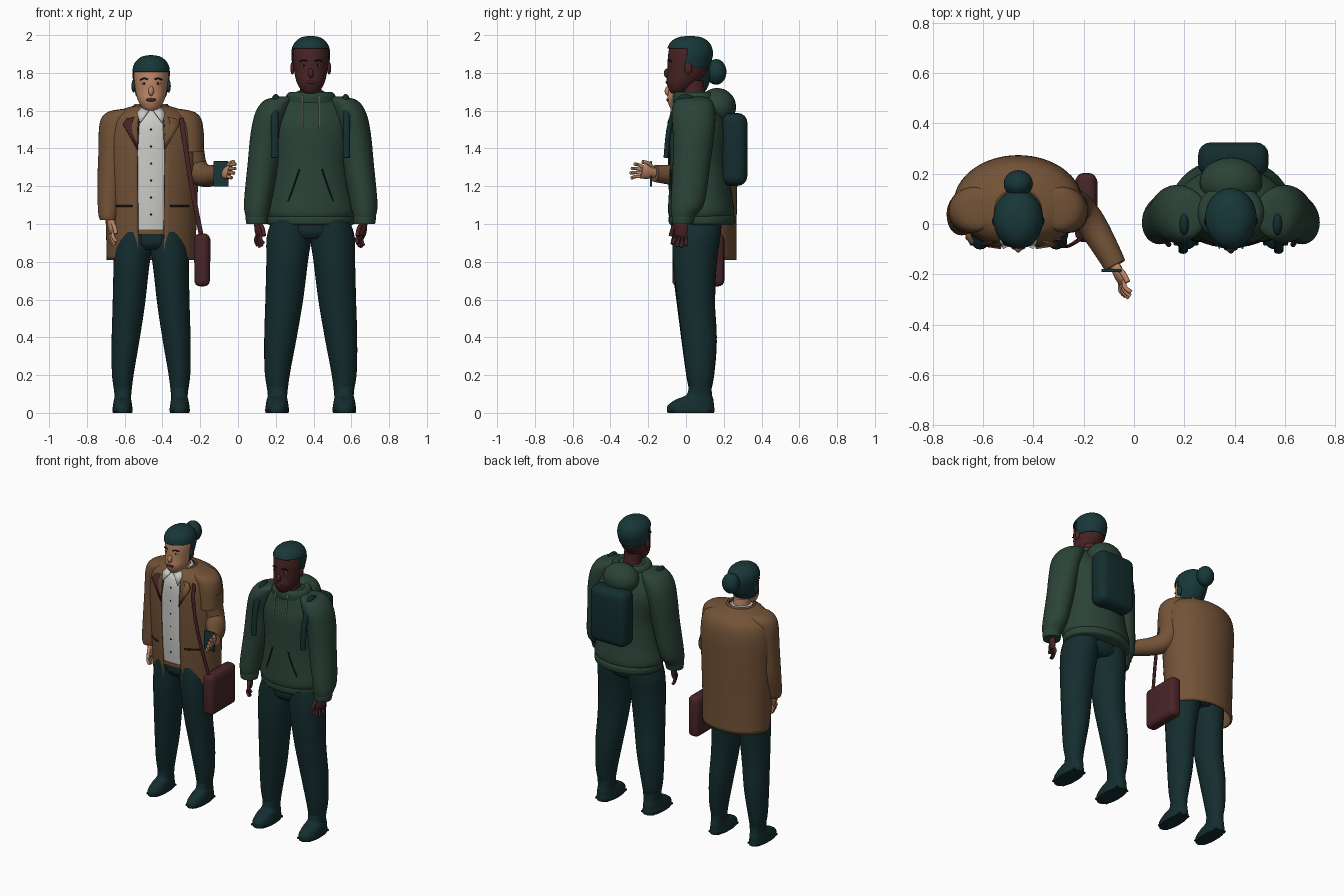
import bpy, bmesh, math
from mathutils import Vector

cube = bpy.data.objects.get("Cube")
if cube:
    bpy.data.objects.remove(cube, do_unlink=True)


def paint(name, *rgb):
    m = bpy.data.materials.new(name)
    m.use_nodes = True
    m.diffuse_color = (*rgb, 1)
    m.node_tree.nodes["Principled BSDF"].inputs["Base Color"].default_value = (*rgb, 1)
    return m


COAT = paint("coat brown", .17, .085, .038)
HOODIE = paint("hoodie green", .024, .056, .038)
PANTS = paint("trouser teal", .007, .026, .028)
HAIR = paint("hair teal", .009, .038, .04)
LIGHT = paint("light skin", .5, .24, .13)
DARK = paint("dark skin", .065, .017, .017)
MAROON = paint("maroon leather", .065, .018, .02)
WHITE = paint("shirt white", .6, .6, .58)
BLACK = paint("near black", .006, .01, .01)


def finish(name, bm, mat, sharp=50):
    bmesh.ops.recalc_face_normals(bm, faces=bm.faces)
    me = bpy.data.meshes.new(name)
    bm.to_mesh(me)
    bm.free()
    me.materials.append(mat)
    me.shade_smooth()
    me.set_sharp_from_angle(angle=math.radians(sharp))
    ob = bpy.data.objects.new(name, me)
    bpy.context.collection.objects.link(ob)
    return ob


def spline(keys, steps):
    # smooth interpolation through key rings
    out = []
    for i in range(len(keys) - 1):
        a, b, c, d = (keys[min(max(i + k, 0), len(keys) - 1)] for k in (-1, 0, 1, 2))
        for s in range(steps):
            t = s / steps
            out.append([q + t / 2 * (r - p + t * (2*p - 5*q + 4*r - w + t * (3*q - p - 3*r + w)))
                        for p, q, r, w in zip(a, b, c, d)])
    return out + [list(keys[-1])]


def loft(name, keys, mat, n=32, steps=5, p=2, tilt=False, caps=True, gap=0, thick=0, u=None, keep=None):
    # rings of (x, y, z, radius u, radius v), joined into a skin
    rings = spline(keys, steps)
    centres = [Vector(r[:3]) for r in rings]
    bm, loops = bmesh.new(), []
    u, v = u or Vector((1, 0, 0)), Vector((0, 1, 0))
    for k, (c, r) in enumerate(zip(centres, rings)):
        if tilt:
            t = (centres[min(k + 1, len(rings) - 1)] - centres[max(k - 1, 0)]).normalized()
            if abs(t.dot(u)) > .9:
                u = Vector((0, 1, 0))
            u = (u - t * u.dot(t)).normalized()
            v = t.cross(u)
        loop = []
        for i in range(n):
            a = 2 * math.pi * i / n - math.pi / 2
            x, y = (math.copysign(abs(f) ** (2 / p), f) for f in (math.cos(a), math.sin(a)))
            loop.append(bm.verts.new(c + u * x * max(r[3], .001) + v * y * max(r[4], .001)))
        loops.append(loop)
    for a, b in zip(loops, loops[1:]):
        for i in range(gap // 2, n - gap // 2):
            j = (i + 1) % n
            bm.faces.new((a[i], a[j], b[j], b[i]))
    if caps:
        bm.faces.new(loops[0])
        bm.faces.new(loops[-1])
    if keep:
        drop = [f for f in bm.faces if not keep(f.calc_center_median())]
        bmesh.ops.delete(bm, geom=drop, context='FACES')
    ob = finish(name, bm, mat)
    if thick:
        mod = ob.modifiers.new("thickness", 'SOLIDIFY')
        mod.thickness = thick
    return ob


def tube(name, pts, r, mat, flat=1, n=10):
    return loft(name, [(*p, r, r * flat) for p in pts], mat, n=n, steps=4, tilt=True)


def ball(name, loc, size, mat):
    bm = bmesh.new()
    bmesh.ops.create_uvsphere(bm, u_segments=24, v_segments=16, radius=1)
    for v in bm.verts:
        v.co = Vector(a * b for a, b in zip(v.co, size)) + Vector(loc)
    return finish(name, bm, mat)


def box(name, loc, size, mat, bevel):
    bm = bmesh.new()
    bmesh.ops.create_cube(bm, size=1)
    for v in bm.verts:
        v.co = Vector(a * b for a, b in zip(v.co, size)) + Vector(loc)
    bmesh.ops.bevel(bm, geom=bm.edges[:], offset=bevel, segments=4, profile=.5, affect='EDGES')
    return finish(name, bm, mat)


def plate(name, pts, mat):
    bm = bmesh.new()
    bm.faces.new([bm.verts.new(p) for p in pts])
    ob = finish(name, bm, mat)
    ob.modifiers.new("thickness", 'SOLIDIFY').thickness = .006


def hand(name, wrist, d, across, mat):
    w, d, a = Vector(wrist), Vector(d).normalized(), Vector(across).normalized()
    palm = [(0, .024, .02), (.03, .034, .02), (.06, .038, .018), (.085, .034, .012)]
    loft(name + "_palm", [(*(w + d * s), r, q) for s, r, q in palm], mat, n=16, tilt=True, u=a)
    curl = d.cross(a) * .012
    for i in range(4):
        s = w + d * .075 + a * (i - 1.5) * .018
        e = s + d * (.075 - .012 * abs(i - 1.4)) + a * (i - 1.5) * .008
        tube(f"{name}_finger_{i + 1}", [s, (s + e) / 2 + curl, e], .009, mat)
    tube(name + "_thumb", [w + d * .02 + a * .02, w + d * .05 + a * .048, w + d * .09 + a * .055], .011, mat)


def head(who, cx, chin, s, skin, front, back):
    shape = [(0, -.045, .028, .03), (.02, -.037, .052, .053), (.06, -.018, .074, .085),
             (.11, .004, .086, .102), (.16, .014, .093, .112), (.2, .02, .096, .115),
             (.24, .02, .09, .108), (.27, .02, .07, .087), (.29, .02, .04, .05), (.297, .02, 0, 0)]
    at = lambda x, y, z: (cx + x * s, y * s, chin + z * s)
    rings = [(*at(0, y, z), rx * s, ry * s) for z, y, rx, ry in shape]
    loft(who + "_head", rings, skin)
    grown = [(x, y, z + .009, rx + .007, ry + .008) for x, y, z, rx, ry in rings]
    loft(who + "_hair", grown, HAIR, n=48, steps=8, thick=.006,
         keep=lambda c: c.z > front or (c.y > .005 and c.z > back))
    ball(who + "_nose", at(0, -.098, .108), (.015, .019, .026), skin)
    ball(who + "_lips", at(0, -.099, .06), (.027, .009, .009), MAROON)
    for side, d in (("right", -1), ("left", 1)):
        ball(f"{who}_{side}_ear", at(d * .097, .012, .135), (.011, .02, .034), HAIR if who == "woman" else skin)
        ball(f"{who}_{side}_eye", at(d * .038, -.084, .15), (.015, .007, .006), WHITE if who == "woman" else LIGHT)
        ball(f"{who}_{side}_iris", at(d * .038, -.089, .15), (.006, .004, .006), BLACK)
        tube(f"{who}_{side}_brow", [at(d * .018, -.094, .172), at(d * .04, -.09, .178), at(d * .06, -.078, .17)],
             .004, BLACK)
    loft(who + "_neck", [(cx, .055, chin - .09, .068 * s, .07), (cx, .04, chin, .058 * s, .062),
                         (cx, .03, chin + .07, .058 * s, .062)], skin)


def lower_body(who, cx, sx, sz):
    leg = [(.105, .06, 1.02, .1, .13), (.115, .055, .93, .118, .127), (.125, .047, .8, .11, .117),
           (.14, .053, .6, .1, .1), (.16, .07, .4, .086, .093), (.176, .075, .22, .068, .075),
           (.176, .075, .12, .054, .058), (.176, .075, .07, .05, .055)]
    shoe = [(.178, .025, 0, .06, .123), (.178, .025, .015, .063, .126), (.178, .026, .04, .06, .122),
            (.178, .045, .07, .055, .1), (.177, .07, .095, .05, .068), (.176, .075, .14, .054, .06)]
    for side, d in (("right", -1), ("left", 1)):
        put = lambda rings: [(cx + d * x * sx, y, z * sz, rx * sx, ry) for x, y, z, rx, ry in rings]
        loft(f"{who}_{side}_trouser_leg", put(leg), PANTS)
        loft(f"{who}_{side}_shoe", put(shoe), PANTS, p=2.3)
        box(f"{who}_{side}_sole", (cx + d * .178 * sx, .025, .008), (.1 * sx, .22, .014), BLACK, .006)
    loft(who + "_trouser_hips", [(cx, .06, .92 * sz, .1, .1), (cx, .06, .96 * sz, .21 * sx, .125),
                                 (cx, .06, 1.06 * sz, .2 * sx, .12)], PANTS)


def flip(rings, cx):
    return [(2 * cx - r[0], *r[1:]) for r in rings]


# Woman: head, bun, legs
W = -.46
head("woman", W, 1.6, .96, LIGHT, 1.805, 1.67)
ball("hair_bun", (W, .16, 1.805), (.058, .054, .068), HAIR)
lower_body("woman", W, .85, .94)

# Woman: shirt and open coat
loft("shirt", [(W, .045, .96, .17, .12), (W, .04, 1.15, .18, .128), (W, .04, 1.45, .18, .128),
               (W, .04, 1.55, .15, .115), (W, .04, 1.6, .09, .085), (W, .04, 1.625, .065, .075)], WHITE)
loft("belt", [(W, .045, .945, .172, .125), (W, .045, .97, .172, .125)], COAT, steps=1)
for i in range(6):
    ball(f"shirt_button_{i + 1}", (W, -.088, 1.05 + i * .09), (.005, .004, .005), BLACK)
loft("coat_body", [(W, .1, .81, .235, .168), (W, .09, 1, .24, .178), (W, .085, 1.25, .25, .187),
                   (W, .085, 1.45, .255, .187), (W, .08, 1.55, .235, .17), (W, .065, 1.6, .17, .13),
                   (W, .05, 1.625, .095, .09)], COAT, n=64, caps=False, gap=6, thick=.012)
loft("coat_collar", [(W, .05, 1.6, .11, .105), (W, .045, 1.635, .088, .085)], COAT,
     n=32, caps=False, gap=8, thick=.012)
for side, d in (("right", -1), ("left", 1)):
    at = lambda x, y, z: (W + d * x, y, z)
    plate(f"coat_{side}_lapel", [at(.07, -.1, 1.39), at(.15, -.088, 1.53), at(.13, -.075, 1.56), at(.06, -.07, 1.57)],
          MAROON if d < 0 else COAT)
    plate(f"shirt_{side}_collar", [at(.012, -.075, 1.6), at(.06, -.1, 1.535), at(.075, -.07, 1.59), at(.05, -.04, 1.62)], WHITE)
    tube(f"coat_{side}_pocket", [at(.1, -.079, 1.095), at(.15, -.056, 1.095), at(.2, -.014, 1.095)], .006, BLACK)

# Woman: arms, hands, phone
sleeve = [(-.58, .06, 1.61, .03, .05), (-.62, .06, 1.59, .075, .085), (-.648, .055, 1.53, .085, .09),
          (-.665, .05, 1.38, .074, .085), (-.675, .04, 1.2, .07, .08), (-.685, .015, 1.06, .055, .06),
          (-.685, .01, 1.02, .045, .05)]
loft("coat_right_sleeve", sleeve, COAT)
hand("woman_right_hand", (-.675, 0, 1.03), (.15, -.2, -1), (.3, -1, .1), LIGHT)
loft("coat_left_shoulder", flip(sleeve, W)[:4], COAT)
loft("coat_left_sleeve", [(-.255, .055, 1.48, .075, .08), (-.25, .065, 1.38, .072, .075), (-.225, .06, 1.29, .068, .068),
                          (-.17, 0, 1.255, .06, .06), (-.11, -.1, 1.262, .052, .05), (-.075, -.165, 1.268, .046, .044)],
     COAT, tilt=True)
hand("woman_left_hand", (-.078, -.16, 1.27), (.42, -.9, .08), (.3, .2, 1), LIGHT)
box("phone", (-.09, -.185, 1.265), (.08, .012, .135), HAIR, .004)

# Woman: shoulder bag
box("bag", (-.19, .065, .81), (.082, .275, .28), MAROON, .03)
box("bag_flap", (-.19, .065, .86), (.088, .25, .15), MAROON, .02)
tube("bag_strap", [(-.3, -.06, 1.56), (-.28, -.09, 1.42), (-.245, -.08, 1.2), (-.195, -.045, .94)], .013, MAROON, .4)

# Man: head and legs
M = .385
head("man", M, 1.69, 1, DARK, 1.93, 1.83)
lower_body("man", M, 1, 1)

# Man: hooded top
loft("hoodie_body", [(M, .08, 1.03, .225, .165), (M, .08, 1.07, .24, .175), (M, .075, 1.18, .215, .165),
                     (M, .07, 1.33, .2, .155), (M, .07, 1.5, .22, .155), (M, .06, 1.6, .2, .125),
                     (M, .05, 1.66, .14, .105), (M, .045, 1.69, .1, .09)], HOODIE, n=40)
loft("hoodie_hem", [(M, .085, .995, .22, .165), (M, .085, 1.005, .232, .175), (M, .085, 1.035, .234, .177),
                    (M, .085, 1.045, .225, .168)], HOODIE, n=40)
loft("hoodie_neckline", [(M, .045, 1.64, .135, .115), (M, .045, 1.68, .13, .115), (M, .045, 1.7, .105, .098),
                         (M, .045, 1.685, .075, .075)], HOODIE, caps=False)
ball("hood", (M, .165, 1.62), (.125, .1, .1), HOODIE)
arm = [(.25, .04, 1.675, .03, .05), (.215, .04, 1.655, .075, .095), (.18, .04, 1.59, .088, .115),
       (.152, .04, 1.48, .085, .11), (.135, .03, 1.33, .083, .1), (.105, .01, 1.12, .073, .09),
       (.1, -.01, 1.05, .062, .068), (.1, -.015, 1.02, .05, .052)]
for side, d in (("right", -1), ("left", 1)):
    turn = lambda rings: rings if d < 0 else flip(rings, M)
    at = lambda x, y, z: (M + d * x, y, z)
    loft(f"hoodie_{side}_sleeve", turn(arm), HOODIE)
    loft(f"hoodie_{side}_cuff", turn([(.1, -.015, 1.045, .058, .058), (.1, -.015, 1.03, .06, .06),
                                      (.1, -.018, 1, .056, .055)]), HOODIE)
    hand(f"man_{side}_hand", at(.28, -.018, 1.02), (-d * .12, -.15, -1), (-d * .45, -1, .1), DARK)
    tube(f"backpack_{side}_strap", [at(.19, -.06, 1.6), at(.19, -.09, 1.5), at(.19, -.105, 1.35)], .02, PANTS, .7)
    ball(f"backpack_{side}_pad", at(.185, 0, 1.66), (.02, .045, .028), PANTS)
    tube(f"hoodie_{side}_drawstring", [at(.046, -.07, 1.68), at(.046, -.078, 1.6), at(.046, -.095, 1.51)], .004, WHITE)
    tube(f"hoodie_{side}_pocket", [at(.06, -.083, 1.29), at(.09, -.077, 1.2), at(.12, -.064, 1.12)], .004, BLACK)

# Man: backpack
box("backpack", (.395, .257, 1.395), (.28, .135, .385), PANTS, .05)
